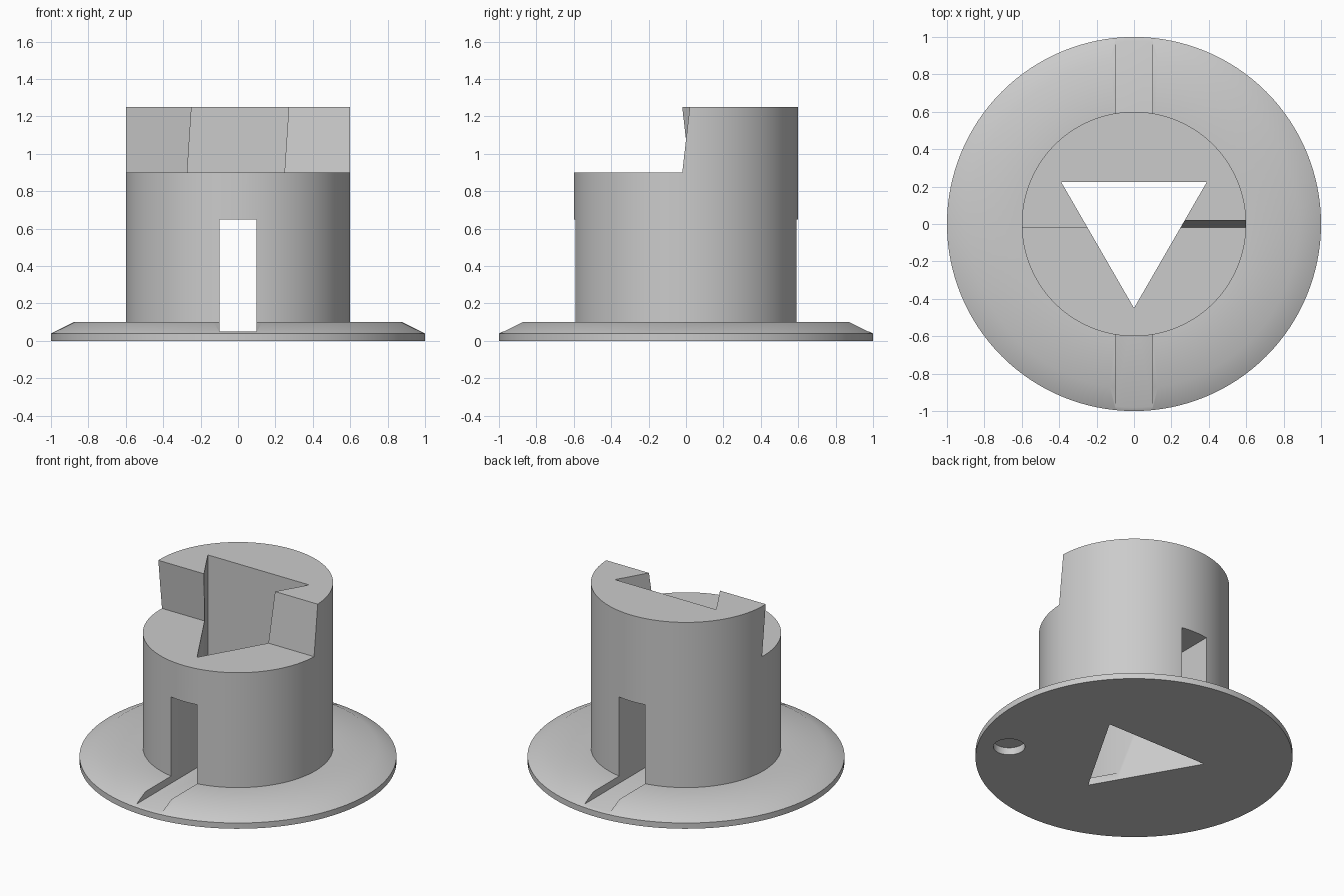
import bpy
import bmesh
from math import cos, sin, pi, radians
from mathutils import Vector

cube = bpy.data.objects.get("Cube")
if cube:
    bpy.data.objects.remove(cube, do_unlink=True)

grey = bpy.data.materials.new("grey plastic")
grey.use_nodes = True
colour = (0.6, 0.6, 0.6, 1)
grey.diffuse_color = colour
grey.node_tree.nodes["Principled BSDF"].inputs["Base Color"].default_value = colour


def finish(bm, name):
    bmesh.ops.recalc_face_normals(bm, faces=bm.faces)
    mesh = bpy.data.meshes.new(name)
    bm.to_mesh(mesh)
    bm.free()
    mesh.materials.append(grey)
    obj = bpy.data.objects.new(name, mesh)
    bpy.context.collection.objects.link(obj)
    return obj


def lathe(name, profile, steps=128):
    """Revolve an (r, z) profile that starts and ends on the axis."""
    bm = bmesh.new()
    verts = [bm.verts.new((r, 0, z)) for r, z in profile]
    edges = [bm.edges.new(pair) for pair in zip(verts, verts[1:])]
    bmesh.ops.spin(bm, geom=verts + edges, cent=(0, 0, 0), axis=(0, 0, 1),
                   angle=2 * pi, steps=steps, use_merge=True)
    bmesh.ops.remove_doubles(bm, verts=bm.verts, dist=1e-5)
    return finish(bm, name)


def prism(name, points, sweep):
    """Extrude a flat outline along the sweep vector."""
    bm = bmesh.new()
    face = bm.faces.new([bm.verts.new(p) for p in points])
    result = bmesh.ops.extrude_face_region(bm, geom=[face], use_keep_orig=True)
    top = [v for v in result["geom"] if isinstance(v, bmesh.types.BMVert)]
    bmesh.ops.translate(bm, verts=top, vec=Vector(sweep))
    return finish(bm, name)


def ring(radius, count, z, start=0.0, cx=0.0, cy=0.0):
    return [(cx + radius * cos(start + 2 * pi * i / count),
             cy + radius * sin(start + 2 * pi * i / count), z) for i in range(count)]


# Bevelled flange and round hub
body = lathe("flanged_hub", [(0, 0), (1, 0), (1, 0.04), (0.88, 0.1),
                             (0.6, 0.1), (0.6, 1.25), (0, 1.25)])

# Triangular bore through the whole height
cutters = [prism("bore_cutter", ring(0.45, 3, -0.2, -pi / 2), (0, 0, 2))]

# Slot through the hub that runs out along the flange
cutters.append(prism("slot_cutter", [(-0.1, -1.2, 0.05), (0.1, -1.2, 0.05),
                                     (0.1, -1.2, 0.65), (-0.1, -1.2, 0.65)], (0, 2.4, 0)))

# Front half of the top stepped down, its two walls leaning opposite ways
floor, mid, slope = 0.9, 1.075, 0.02 / 0.175
for side, name in ((1, "left_step_cutter"), (-1, "right_step_cutter")):
    wall = [(z, side * slope * (z - mid)) for z in (floor, 1.4)]
    outline = [(-1, floor), (wall[0][1], floor), (wall[1][1], 1.4), (-1, 1.4)]
    cutters.append(prism(name, [(-0.05 * side, y, z) for y, z in outline], (side, 0, 0)))

# Shallow round socket under the flange
a = radians(-30)
cutters.append(prism("socket_cutter",
                     ring(0.1, 48, -0.05, 0, 0.8 * cos(a), 0.8 * sin(a)), (0, 0, 0.1)))

bpy.ops.object.select_all(action="DESELECT")
bpy.context.view_layer.objects.active = body
body.select_set(True)
for cutter in cutters:
    cutter.hide_render = True
    mod = body.modifiers.new(cutter.name, "BOOLEAN")
    mod.operation = "DIFFERENCE"
    mod.solver = "EXACT"
    mod.object = cutter
    bpy.ops.object.modifier_apply(modifier=mod.name)
    bpy.data.objects.remove(cutter, do_unlink=True)

bpy.ops.object.shade_smooth_by_angle(angle=radians(30))
